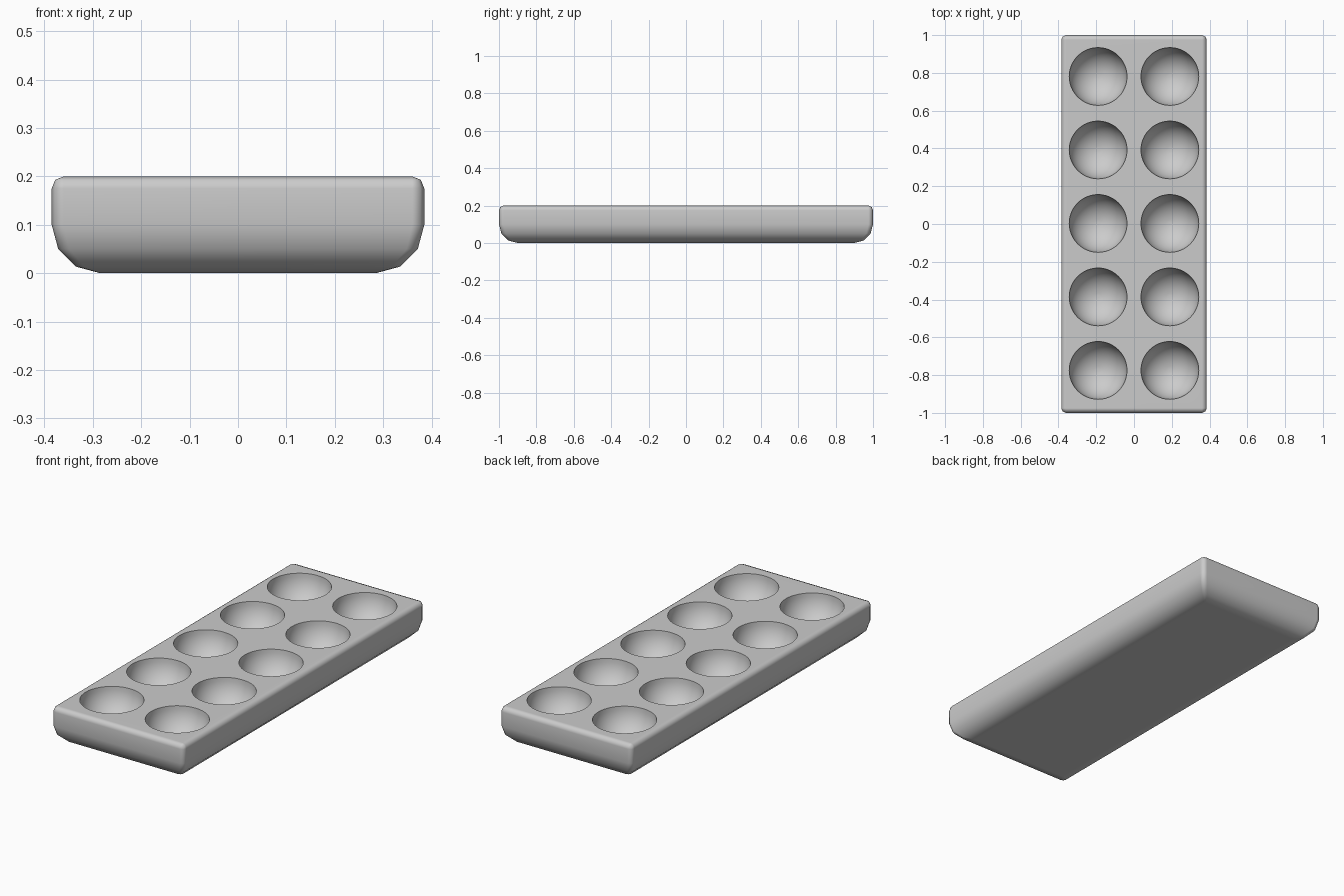
import bpy, bmesh, math

if "Cube" in bpy.data.objects:
    bpy.data.objects.remove(bpy.data.objects["Cube"])

HX, HY, H = 0.385, 1.0, 0.2
R_BOT, R_TOP, CORNER = 0.1, 0.025, 0.025


def finish(bm, name):
    bmesh.ops.recalc_face_normals(bm, faces=bm.faces)
    me = bpy.data.meshes.new(name)
    bm.to_mesh(me)
    bm.free()
    ob = bpy.data.objects.new(name, me)
    bpy.context.collection.objects.link(ob)
    return ob


def loft(bm, rings):
    # skin closed rings of points and cap both ends
    vs = [[bm.verts.new(p) for p in ring] for ring in rings]
    n = len(vs[0])
    for a, b in zip(vs, vs[1:]):
        for i in range(n):
            j = (i + 1) % n
            bm.faces.new((a[i], a[j], b[j], b[i]))
    bm.faces.new(vs[0][::-1])
    bm.faces.new(vs[-1])


def rounded_rect(inset, r, z, steps=2):
    pts = []
    for k, (sx, sy) in enumerate(((1, 1), (-1, 1), (-1, -1), (1, -1))):
        for s in range(steps + 1):
            a = math.radians(90 * k + 90 * s / steps)
            pts.append((sx * (HX - inset - r) + r * math.cos(a),
                        sy * (HY - inset - r) + r * math.sin(a), z))
    return pts


# tray body: large rounding below, small rounding above
rings = []
for s in range(4):
    a = math.radians(30 * s)
    rings.append(rounded_rect(R_BOT * (1 - math.sin(a)),
                              CORNER * (0.4 + 0.6 * math.sin(a)),
                              R_BOT * (1 - math.cos(a))))
for s in range(3):
    a = math.radians(45 * s)
    inset = R_TOP * (1 - math.cos(a))
    rings.append(rounded_rect(inset, CORNER - inset,
                              H - R_TOP + R_TOP * math.sin(a)))
bm = bmesh.new()
loft(bm, rings)
bmesh.ops.remove_doubles(bm, verts=bm.verts, dist=1e-5)
tray = finish(bm, "tray")

# round-bottomed cups, two columns of five
CUP_R, SEG, STEPS = 0.153, 48, 12
bm = bmesh.new()
profile = [(CUP_R * math.sin(a), H - CUP_R * math.cos(a))
           for a in (math.radians(90 * s / STEPS) for s in range(1, STEPS + 1))]
profile = [(0.006, profile[0][1] - 0.0013)] + profile + [(CUP_R, H + 0.1)]
for cx in (-0.19, 0.19):
    for row in range(-2, 3):
        cy = row * 0.389 + 0.003
        loft(bm, [[(cx + r * math.cos(2 * math.pi * i / SEG),
                    cy + r * math.sin(2 * math.pi * i / SEG), z)
                   for i in range(SEG)] for r, z in profile])
cutter = finish(bm, "cup_cutter")
cutter.hide_render = True
cutter.hide_set(True)

mod = tray.modifiers.new("cups", 'BOOLEAN')
mod.operation = 'DIFFERENCE'
mod.solver = 'EXACT'
mod.object = cutter
bpy.context.view_layer.objects.active = tray
tray.select_set(True)
bpy.ops.object.modifier_apply(modifier="cups")
bpy.data.objects.remove(cutter)

# smooth shading with crisp cup rims
bpy.ops.object.shade_smooth_by_angle(angle=math.radians(50))
wn = tray.modifiers.new("weighted_normals", 'WEIGHTED_NORMAL')
wn.keep_sharp = True
